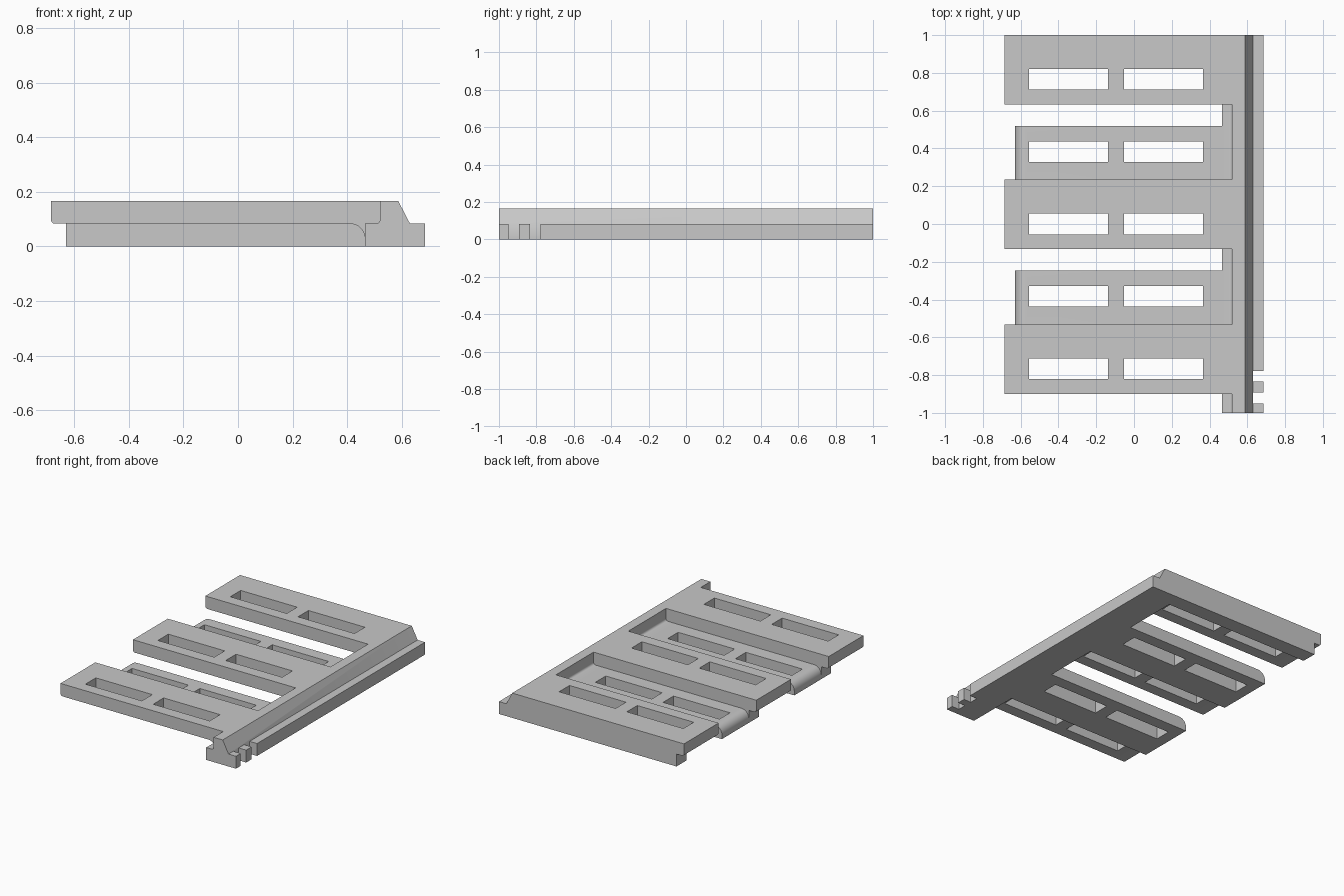
import bpy, bmesh
from math import cos, sin, radians

if "Cube" in bpy.data.objects:
    bpy.data.objects.remove(bpy.data.objects["Cube"], do_unlink=True)

TOP, MID = 0.166, 0.083      # panel top and the level where slats interlock
TIP, HEEL = -0.685, -0.63    # ends of the upper and lower slats
ROOT, WALL = 0.465, 0.52     # spine faces below and above the middle level
PITCH = 0.383
R, SMALL = 0.055, 0.015

grey = bpy.data.materials.new("light grey")
grey.use_nodes = True
grey.diffuse_color = (0.58, 0.58, 0.58, 1)
grey.node_tree.nodes["Principled BSDF"].inputs["Base Color"].default_value = (0.58, 0.58, 0.58, 1)


def arc(cx, cz, r, start, end, steps=8):
    angles = [radians(start + (end - start) * i / steps) for i in range(steps + 1)]
    return [(cx + r * cos(a), cz + r * sin(a)) for a in angles]


def extrude(name, profile, y0, y1):
    """Sweep an x-z profile along y."""
    bm = bmesh.new()
    face = bm.faces.new([bm.verts.new((x, y0, z)) for x, z in profile])
    moved = bmesh.ops.extrude_face_region(bm, geom=[face])["geom"]
    bmesh.ops.translate(bm, vec=(0, y1 - y0, 0),
                        verts=[v for v in moved if isinstance(v, bmesh.types.BMVert)])
    # Close the starting end if the extrusion left it open
    bmesh.ops.holes_fill(bm, edges=[e for e in bm.edges if e.is_boundary])
    bmesh.ops.recalc_face_normals(bm, faces=bm.faces)
    mesh = bpy.data.meshes.new(name)
    bm.to_mesh(mesh)
    bm.free()
    mesh.materials.append(grey)
    obj = bpy.data.objects.new(name, mesh)
    bpy.context.collection.objects.link(obj)
    return obj


def cut(target, x0, x1, y0, y1):
    """Cut a rectangular opening straight down through a part."""
    tool = extrude("cutter", [(x0, -0.1), (x1, -0.1), (x1, 0.3), (x0, 0.3)], y0, y1)
    mod = target.modifiers.new("opening", 'BOOLEAN')
    mod.operation, mod.solver, mod.object = 'DIFFERENCE', 'EXACT', tool
    bpy.context.view_layer.objects.active = target
    bpy.ops.object.modifier_apply(modifier=mod.name)
    bpy.data.objects.remove(tool, do_unlink=True)


def cut_windows(slat, c):
    for x0 in (-0.555, -0.053):
        cut(slat, x0, x0 + 0.418, c - 0.055, c + 0.055)


# Stepped joint shared by the spine and the upper slats, bottom to top
joint = ([(ROOT, MID)] + arc(WALL - SMALL, MID + SMALL, SMALL, -90, 0, 4) + [(WALL, TOP)])

# Spine with a sloped shoulder and an outer ledge
spine = extrude("spine", joint + [(0.587, TOP), (0.63, MID), (0.685, MID), (0.685, 0), (ROOT, 0)],
                -1, 1)
parts = [spine]

# Notches in the ledge near the front
for y0 in (-0.95, -0.835):
    cut(spine, 0.63, 0.8, y0, y0 + 0.058)

tip = [(TIP, TOP)] + arc(TIP + SMALL, MID + SMALL, SMALL, 180, 270, 4)
# Upper slat: rounded lower tip, concave fillet against the spine
upper_profile = joint + tip + arc(ROOT - R, MID - R, R, 90, 0)
# Full-height rib joining an upper slat to the lower slat behind it
rib_profile = joint + tip + [(HEEL, MID), (HEEL, 0), (ROOT, 0)]
# Lower slat: rounded upper end
lower_profile = [(ROOT, 0), (HEEL, 0)] + arc(HEEL + R, MID - R, R, 180, 90) + [(ROOT, MID)]

for label, i in (("front", -1), ("middle", 0), ("back", 1)):
    c = 2 * PITCH * i
    edge = min(c + 0.235, 1)
    upper = extrude(label + "_upper_slat", upper_profile, c - 0.133, c + 0.13)
    cut_windows(upper, c)
    parts += [upper, extrude(label + "_rib", rib_profile, c + 0.13, edge)]
    if i < 1:
        lower = extrude(label + "_lower_slat", lower_profile, edge, c + 0.52)
        cut_windows(lower, c + PITCH)
        parts.append(lower)

bpy.ops.object.select_all(action='DESELECT')
for part in parts:
    part.select_set(True)
bpy.context.view_layer.objects.active = spine
bpy.ops.object.shade_smooth_by_angle(angle=radians(30))
